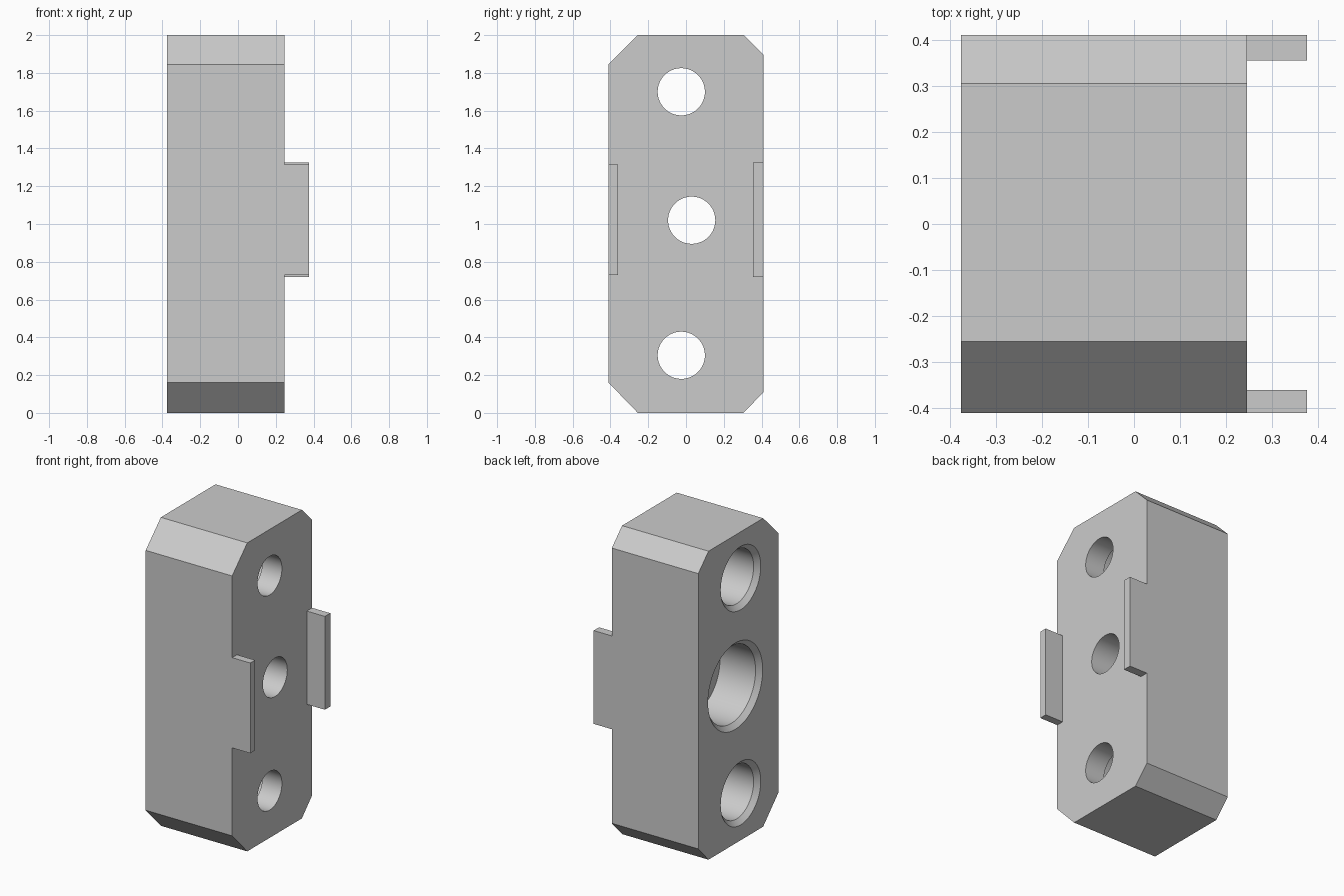
import bpy
import bmesh
import math

default_cube = bpy.data.objects.get("Cube")
if default_cube:
    bpy.data.objects.remove(default_cube, do_unlink=True)

BACK, FACE, TAB_END = -0.375, 0.245, 0.375

grey = bpy.data.materials.new("plain grey")
grey.use_nodes = True
colour = (0.6, 0.6, 0.6, 1)
grey.diffuse_color = colour
grey.node_tree.nodes["Principled BSDF"].inputs["Base Color"].default_value = colour


def finish(name, bm):
    """Turn a bmesh into a named grey object."""
    bmesh.ops.recalc_face_normals(bm, faces=bm.faces)
    mesh = bpy.data.meshes.new(name)
    bm.to_mesh(mesh)
    bm.free()
    mesh.materials.append(grey)
    obj = bpy.data.objects.new(name, mesh)
    bpy.context.collection.objects.link(obj)
    return obj


def prism(name, profile, x0, x1):
    """Extrude a (y, z) outline along x."""
    bm = bmesh.new()
    face = bm.faces.new([bm.verts.new((x0, y, z)) for y, z in profile])
    new = bmesh.ops.extrude_face_region(bm, geom=[face])["geom"]
    moved = [v for v in new if isinstance(v, bmesh.types.BMVert)]
    bmesh.ops.translate(bm, verts=moved, vec=(x1 - x0, 0, 0))
    return finish(name, bm)


def hole_cutter(name, y, z, bore, depth, through=0.125, chamfer=0.03, sides=64):
    """Stepped round cutter along x: chamfered mouth, wide bore, narrow hole."""
    steps = [(BACK - 0.02, bore + chamfer + 0.02), (BACK + chamfer, bore),
             (BACK + depth, bore), (BACK + depth, through), (FACE + 0.05, through)]
    bm = bmesh.new()
    rings = []
    for x, r in steps:
        angles = [2 * math.pi * i / sides for i in range(sides)]
        rings.append([bm.verts.new((x, y + r * math.cos(a), z + r * math.sin(a)))
                      for a in angles])
    for a, b in zip(rings, rings[1:]):
        for i in range(sides):
            j = (i + 1) % sides
            bm.faces.new((a[i], a[j], b[j], b[i]))
    bm.faces.new(rings[0])
    bm.faces.new(rings[-1])
    cutter = finish(name, bm)
    cutter.hide_render = True
    return cutter


# Block with large front chamfers and small back chamfers
body = prism("body", [(-0.41, 0.16), (-0.255, 0), (0.305, 0), (0.41, 0.11),
                      (0.41, 1.895), (0.305, 2), (-0.255, 2), (-0.41, 1.845)],
             BACK, FACE)

# Counterbored holes
cutters = [hole_cutter("upper_hole_cutter", -0.025, 1.7, 0.175, 0.48),
           hole_cutter("middle_hole_cutter", 0.03, 1.02, 0.25, 0.285),
           hole_cutter("lower_hole_cutter", -0.025, 0.305, 0.175, 0.48)]
for cutter in cutters:
    mod = body.modifiers.new(cutter.name, "BOOLEAN")
    mod.operation = "DIFFERENCE"
    mod.solver = "EXACT"
    mod.object = cutter
bpy.context.view_layer.objects.active = body
body.select_set(True)
for mod in list(body.modifiers):
    bpy.ops.object.modifier_apply(modifier=mod.name)
for cutter in cutters:
    bpy.data.objects.remove(cutter, do_unlink=True)
bpy.ops.object.shade_smooth_by_angle(angle=math.radians(25))

# Locating tabs on the side face
for name, y0, y1, z0, z1 in [("front_tab", -0.41, -0.36, 0.73, 1.315),
                             ("back_tab", 0.355, 0.41, 0.72, 1.325)]:
    prism(name, [(y0, z0), (y1, z0), (y1, z1), (y0, z1)], FACE, TAB_END)
